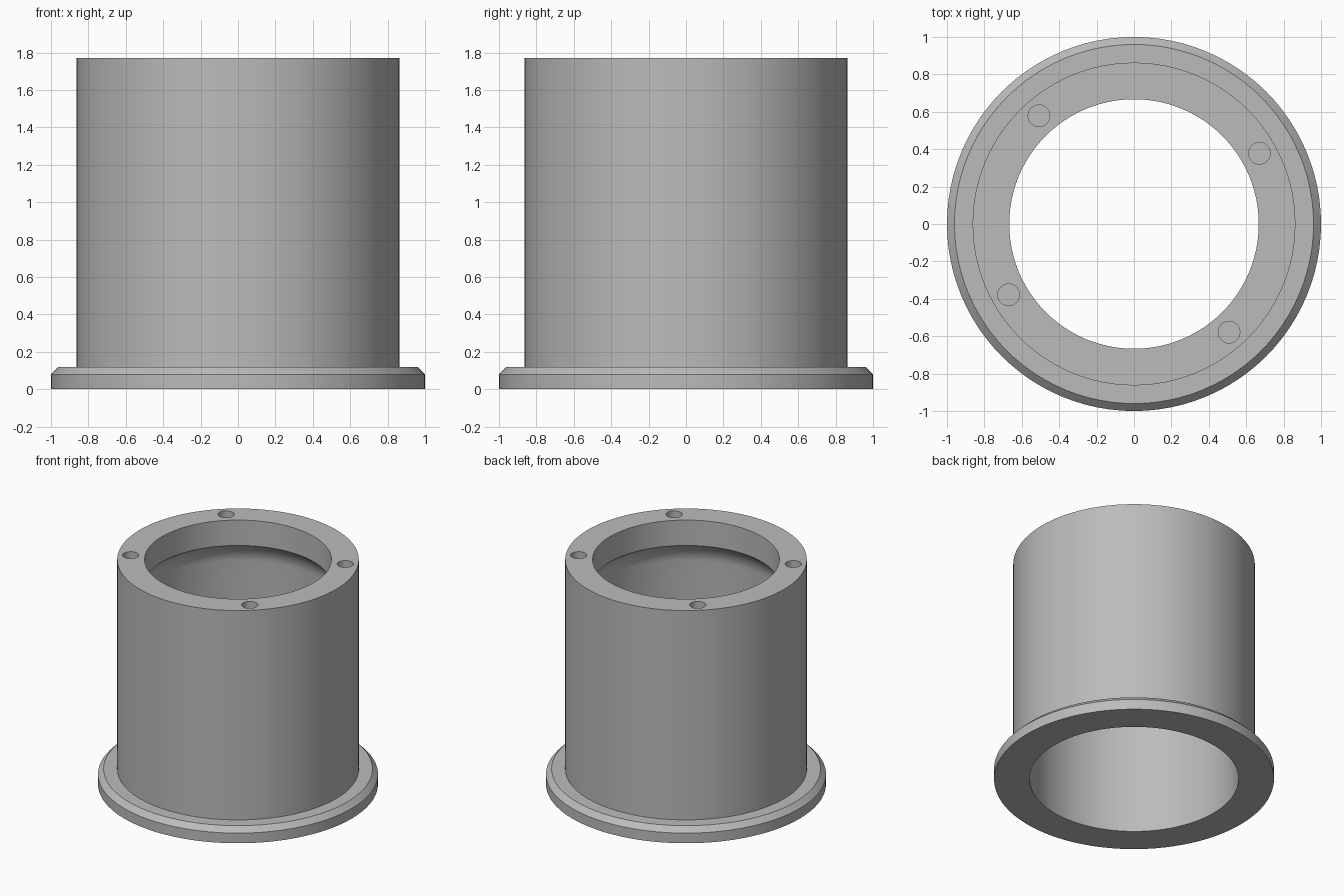
import bpy
import math

SEGMENTS = 96

cube = bpy.data.objects.get("Cube")
if cube:
    bpy.data.objects.remove(cube, do_unlink=True)

grey = bpy.data.materials.new("plain_grey")
grey.use_nodes = True
colour = (0.50, 0.50, 0.50, 1)
grey.diffuse_color = colour
grey.node_tree.nodes["Principled BSDF"].inputs["Base Color"].default_value = colour


def lathe(name, profile):
    """Revolve a closed (radius, height) profile about the z axis."""
    n = len(profile)
    verts, faces = [], []
    for i in range(SEGMENTS):
        a = 2 * math.pi * i / SEGMENTS
        verts += [(r * math.cos(a), r * math.sin(a), z) for r, z in profile]
        j = (i + 1) % SEGMENTS
        for k in range(n):
            m = (k + 1) % n
            faces.append((i * n + k, j * n + k, j * n + m, i * n + m))
    mesh = bpy.data.meshes.new(name)
    mesh.from_pydata(verts, [], faces)
    mesh.materials.append(grey)
    obj = bpy.data.objects.new(name, mesh)
    bpy.context.collection.objects.link(obj)
    return obj


# Outer wall with chamfered base flange
height, bore, lip = 1.77, 0.747, 0.667
profile = [(bore, 0), (1, 0), (1, 0.08), (0.96, 0.12),
           (0.863, 0.12), (0.863, height), (lip, height)]

# Inner lip that curves out into the wider bore
radius, lip_base = 0.2, height - 0.2
sweep = math.acos(1 - (bore - lip) / radius)
for i in range(9):
    a = sweep * (1 - i / 8)
    profile.append((bore - radius * (1 - math.cos(a)),
                    lip_base - radius * (math.sin(sweep) - math.sin(a))))
sleeve = lathe("flanged_sleeve", profile)

# Four blind screw holes in the top rim
for i, degrees in enumerate((29.4, 131.3, 209.4, 311.3)):
    a = math.radians(degrees)
    depth = 0.15
    bpy.ops.mesh.primitive_cylinder_add(
        vertices=32, radius=0.058, depth=2 * depth,
        location=(0.77 * math.cos(a), 0.77 * math.sin(a), height))
    cutter = bpy.context.object
    cutter.name = f"screw_hole_cutter_{i + 1}"
    cutter.data.materials.append(grey)
    cutter.hide_render = True
    cutter.display_type = 'WIRE'
    cut = sleeve.modifiers.new(f"screw_hole_{i + 1}", 'BOOLEAN')
    cut.operation = 'DIFFERENCE'
    cut.solver = 'EXACT'
    cut.object = cutter

# Bake the holes, then remove the cutters
bpy.ops.object.select_all(action='DESELECT')
sleeve.select_set(True)
bpy.context.view_layer.objects.active = sleeve
for cut in list(sleeve.modifiers):
    cutter = cut.object
    bpy.ops.object.modifier_apply(modifier=cut.name)
    bpy.data.objects.remove(cutter, do_unlink=True)

bpy.ops.object.shade_smooth_by_angle(angle=math.radians(30))
